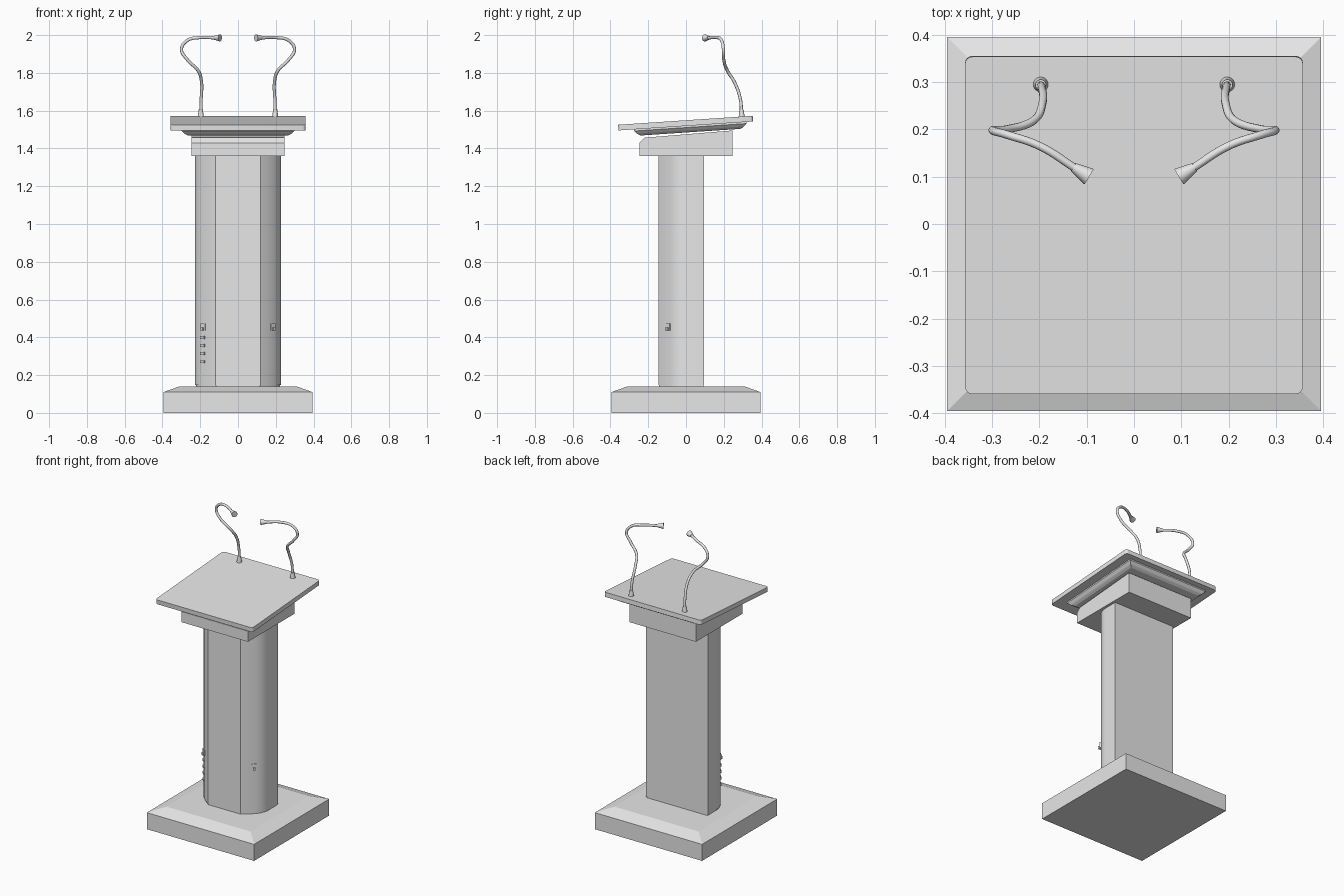
import bpy, bmesh, math
from mathutils import Vector, Matrix

if "Cube" in bpy.data.objects:
    bpy.data.objects.remove(bpy.data.objects["Cube"], do_unlink=True)

GREY = (0.8, 0.8, 0.8, 1)
grey = bpy.data.materials.new("plain grey")
grey.use_nodes = True
grey.diffuse_color = GREY
grey.node_tree.nodes["Principled BSDF"].inputs["Base Color"].default_value = GREY


def finish(name, bm, smooth=False):
    bmesh.ops.recalc_face_normals(bm, faces=bm.faces)
    mesh = bpy.data.meshes.new(name)
    bm.to_mesh(mesh)
    bm.free()
    mesh.materials.append(grey)
    ob = bpy.data.objects.new(name, mesh)
    bpy.context.collection.objects.link(ob)
    if smooth:
        bpy.ops.object.select_all(action="DESELECT")
        ob.select_set(True)
        bpy.context.view_layer.objects.active = ob
        bpy.ops.object.shade_smooth_by_angle(angle=math.radians(30))
    return ob


def loft(name, rings, smooth=False):
    """Skin a stack of matching closed rings and cap both ends."""
    bm = bmesh.new()
    rows = [[bm.verts.new(p) for p in ring] for ring in rings]
    n = len(rows[0])
    for a, b in zip(rows, rows[1:]):
        for i in range(n):
            j = (i + 1) % n
            bm.faces.new((a[i], a[j], b[j], b[i]))
    bm.faces.new(rows[0][::-1])
    bm.faces.new(rows[-1])
    return finish(name, bm, smooth)


def square(h, z):
    return [(-h, -h, z), (h, -h, z), (h, h, z), (-h, h, z)]


def rounded_square(h, r, z, steps=4):
    ring = []
    for k, (sx, sy) in enumerate([(1, 1), (-1, 1), (-1, -1), (1, -1)]):
        for s in range(steps + 1):
            a = (k + s / steps) * math.pi / 2
            ring.append((sx * (h - r) + r * math.cos(a), sy * (h - r) + r * math.sin(a), z))
    return ring


def cone(name, start, end, r1, r2):
    start, end = Vector(start), Vector(end)
    axis = end - start
    place = Matrix.Translation((start + end) / 2) @ axis.to_track_quat("Z", "Y").to_matrix().to_4x4()
    bm = bmesh.new()
    bmesh.ops.create_cone(bm, cap_ends=True, segments=20, radius1=r1, radius2=r2,
                          depth=axis.length, matrix=place)
    return finish(name, bm, True)


def box(name, centre, size, turn=0):
    bm = bmesh.new()
    place = Matrix.Translation(centre) @ Matrix.Rotation(turn, 4, "Z") @ Matrix.Diagonal((*size, 1))
    bmesh.ops.create_cube(bm, size=1, matrix=place)
    return finish(name, bm)


# Plinth with sloped upper edges
loft("base", [square(0.395, 0), square(0.395, 0.11), square(0.31, 0.14)])

# Column with softened front corners and a flat back
half = [(0.12, -0.145), (0.157, -0.118), (0.19, -0.086), (0.212, -0.06),
        (0.225, -0.025), (0.228, 0.0), (0.228, 0.095)]
outline = half + [(-x, y) for x, y in reversed(half)]
loft("column_foot", [[(x * 0.98, y * 0.98, z) for x, y in outline] for z in (0.135, 0.155)], True)
loft("column", [[(x, y, z) for x, y in outline] for z in (0.147, 1.37)], True)

# Neck block, chamfered at the front and sloping up to the back
side = [(-0.245, 1.36), (-0.245, 1.43), (-0.22, 1.457), (0.245, 1.495), (0.245, 1.36)]
loft("neck_block", [[(x, y, z) for y, z in side] for x in (-0.245, 0.245)])

# Tilted reading board and the stepped moulding under it
tilt = math.radians(3.8)
board = loft("reading_board", [rounded_square(0.357, 0.016, z) for z in (-0.03, 0)], True)
board.location = (0, -0.003, 1.549)
moulding = loft("board_moulding", [square(0.265, -0.034), square(0.28, -0.026),
                                   square(0.285, -0.022), square(0.298, -0.008), square(0.298, 0.002)])
moulding.location = (0, 0.022, 1.52)
for ob in (board, moulding):
    ob.rotation_euler.x = tilt

# Pair of gooseneck microphones
path = [(0.197, 0.294, 1.57), (0.195, 0.288, 1.66), (0.193, 0.257, 1.75), (0.21, 0.22, 1.81),
        (0.268, 0.2, 1.87), (0.299, 0.198, 1.925), (0.27, 0.189, 1.97), (0.2, 0.165, 1.987),
        (0.12, 0.115, 1.985)]
for label, s in (("left", 1), ("right", -1)):
    curve = bpy.data.curves.new(label + "_gooseneck", "CURVE")
    curve.dimensions = "3D"
    curve.bevel_depth = 0.0085
    curve.bevel_resolution = 3
    curve.resolution_u = 8
    curve.use_fill_caps = True
    curve.materials.append(grey)
    spline = curve.splines.new("BEZIER")
    spline.bezier_points.add(len(path) - 1)
    for point, (x, y, z) in zip(spline.bezier_points, path):
        point.co = (s * x, y, z)
        point.handle_left_type = point.handle_right_type = "AUTO"
    neck = bpy.data.objects.new(label + "_gooseneck", curve)
    bpy.context.collection.objects.link(neck)
    cone(label + "_microphone_foot", (s * 0.197, 0.295, 1.56), (s * 0.197, 0.294, 1.605), 0.017, 0.011)
    cone(label + "_microphone_head", (s * 0.128, 0.12, 1.986), (s * 0.095, 0.1, 1.985), 0.01, 0.019)

# Small fittings on the angled front corners
slant = math.radians(41)
for label, s in (("left", 1), ("right", -1)):
    box(label + "_switch_plate", (s * 0.183, -0.093, 0.455), (0.03, 0.012, 0.038), s * slant)
    box(label + "_switch_knob", (s * 0.186, -0.097, 0.445), (0.014, 0.022, 0.016), s * slant)
for i in range(4):
    box(f"indicator_{i + 1}", (-0.186, -0.092, 0.4 - i * 0.043), (0.028, 0.012, 0.015), -slant)
